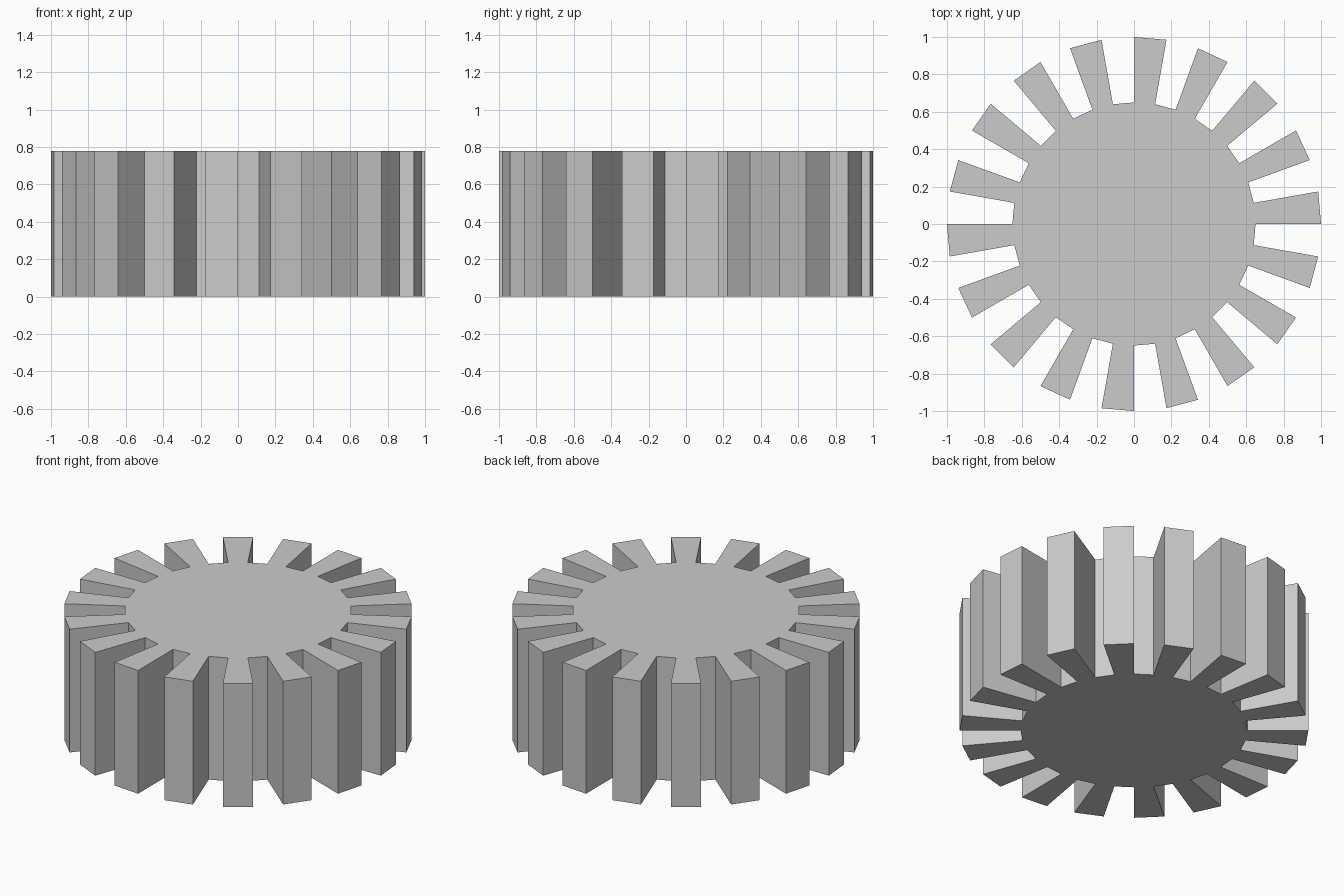
import bpy, bmesh
from math import cos, sin, radians

if "Cube" in bpy.data.objects:
    bpy.data.objects.remove(bpy.data.objects["Cube"])

TEETH, R_TIP, R_ROOT, HEIGHT = 18, 1.0, 0.65, 0.78
STEP = 360 / (TEETH * 2)

# Gear outline: each tooth spans one step, each gap spans the next
bm = bmesh.new()
outline = []
for i in range(TEETH):
    start, end = radians(2 * i * STEP), radians((2 * i + 1) * STEP)
    for r, a in ((R_ROOT, start), (R_TIP, start), (R_TIP, end), (R_ROOT, end)):
        outline.append(bm.verts.new((r * cos(a), r * sin(a), 0)))
base = bm.faces.new(outline)

# Extrude the outline into a solid spur gear
result = bmesh.ops.extrude_face_region(bm, geom=[base], use_keep_orig=True)
top = [v for v in result["geom"] if isinstance(v, bmesh.types.BMVert)]
bmesh.ops.translate(bm, verts=top, vec=(0, 0, HEIGHT))
bmesh.ops.recalc_face_normals(bm, faces=bm.faces)

mesh = bpy.data.meshes.new("gear_wheel")
bm.to_mesh(mesh)
bm.free()
gear = bpy.data.objects.new("gear_wheel", mesh)
bpy.context.collection.objects.link(gear)
